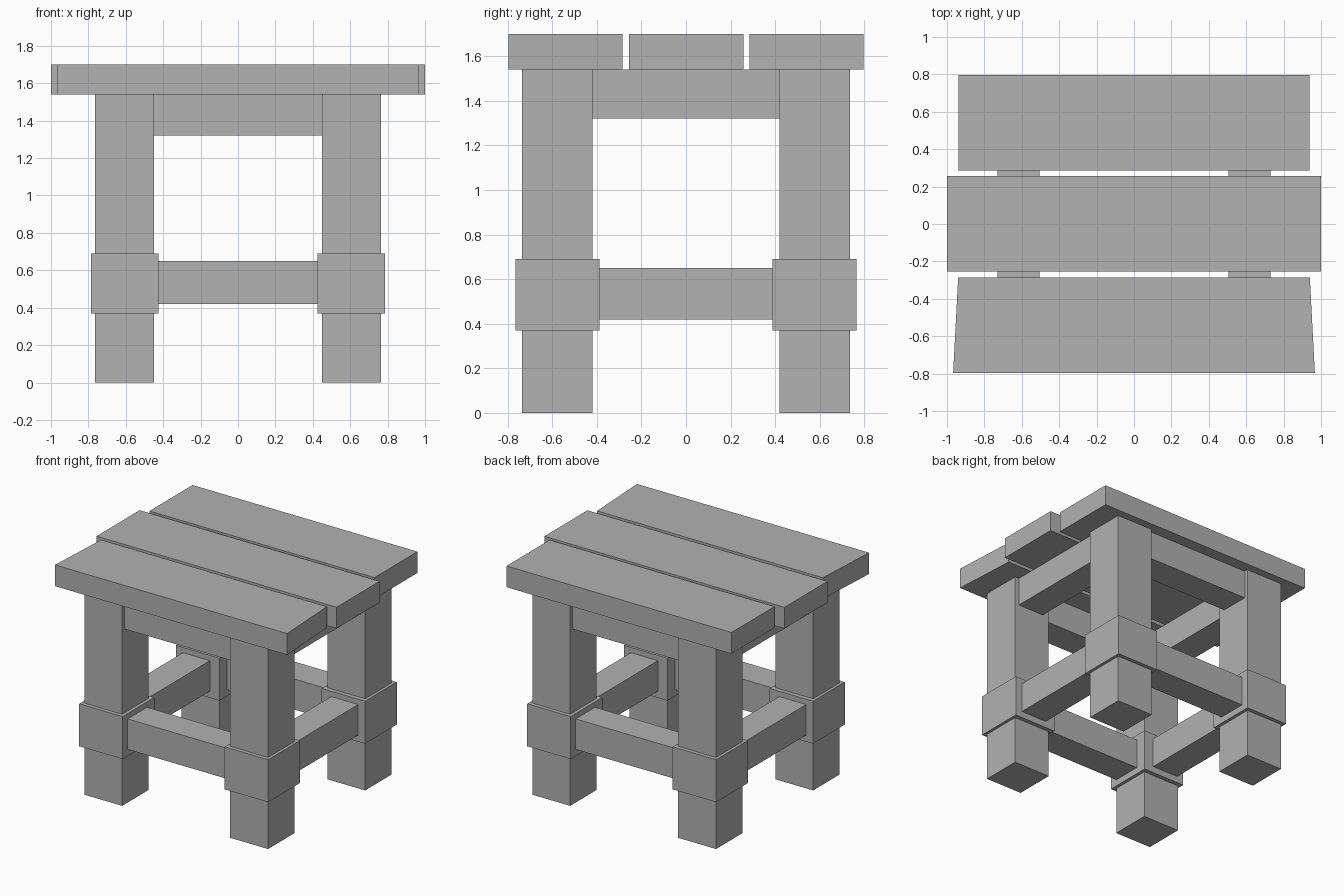
import bpy

default = bpy.data.objects.get("Cube")
if default:
    bpy.data.objects.remove(default, do_unlink=True)

# One plain grey for the whole stool
grey = bpy.data.materials.new("plain grey")
grey.use_nodes = True
colour = (0.445, 0.445, 0.445, 1)
grey.diffuse_color = colour
grey.node_tree.nodes["Principled BSDF"].inputs["Base Color"].default_value = colour


def block(name, x, y, z):
    """Box filling the given (low, high) ranges."""
    bpy.ops.mesh.primitive_cube_add(size=1)
    ob = bpy.context.object
    ob.name = name
    for v in ob.data.vertices:
        v.co = [r[0] if c < 0 else r[1] for c, r in zip(v.co, (x, y, z))]
    ob.data.materials.append(grey)
    return ob


def span(a, b, side):
    return tuple(sorted((a * side, b * side)))


# Legs with a thicker collar around each
for sx, xname in ((-1, "right"), (1, "left")):
    for sy, yname in ((-1, "front"), (1, "back")):
        tag = f"{yname}_{xname}"
        block(f"{tag}_leg", span(0.45, 0.765, sx), span(0.42, 0.735, sy), (0, 1.54))
        block(f"{tag}_collar", span(0.425, 0.787, sx), span(0.387, 0.765, sy), (0.37, 0.69))

# Upper and lower rails joining the legs
for level, z in (("upper", (1.32, 1.54)), ("lower", (0.42, 0.65))):
    for s, xname, yname in ((-1, "right", "front"), (1, "left", "back")):
        block(f"{level}_{yname}_rail", (-0.5, 0.5), span(0.475, 0.705, s), z)
        block(f"{level}_{xname}_rail", span(0.505, 0.73, s), (-0.5, 0.5), z)

# Seat planks, the front one flaring towards its outer edge
seat_z = (1.54, 1.70)
block("back_plank", (-0.937, 0.937), (0.285, 0.797), seat_z)
block("middle_plank", (-1, 1), (-0.255, 0.257), seat_z)
front = block("front_plank", (-0.94, 0.94), (-0.797, -0.285), seat_z)
for v in front.data.vertices:
    if v.co.y < -0.5:
        v.co.x *= 0.967 / 0.94
